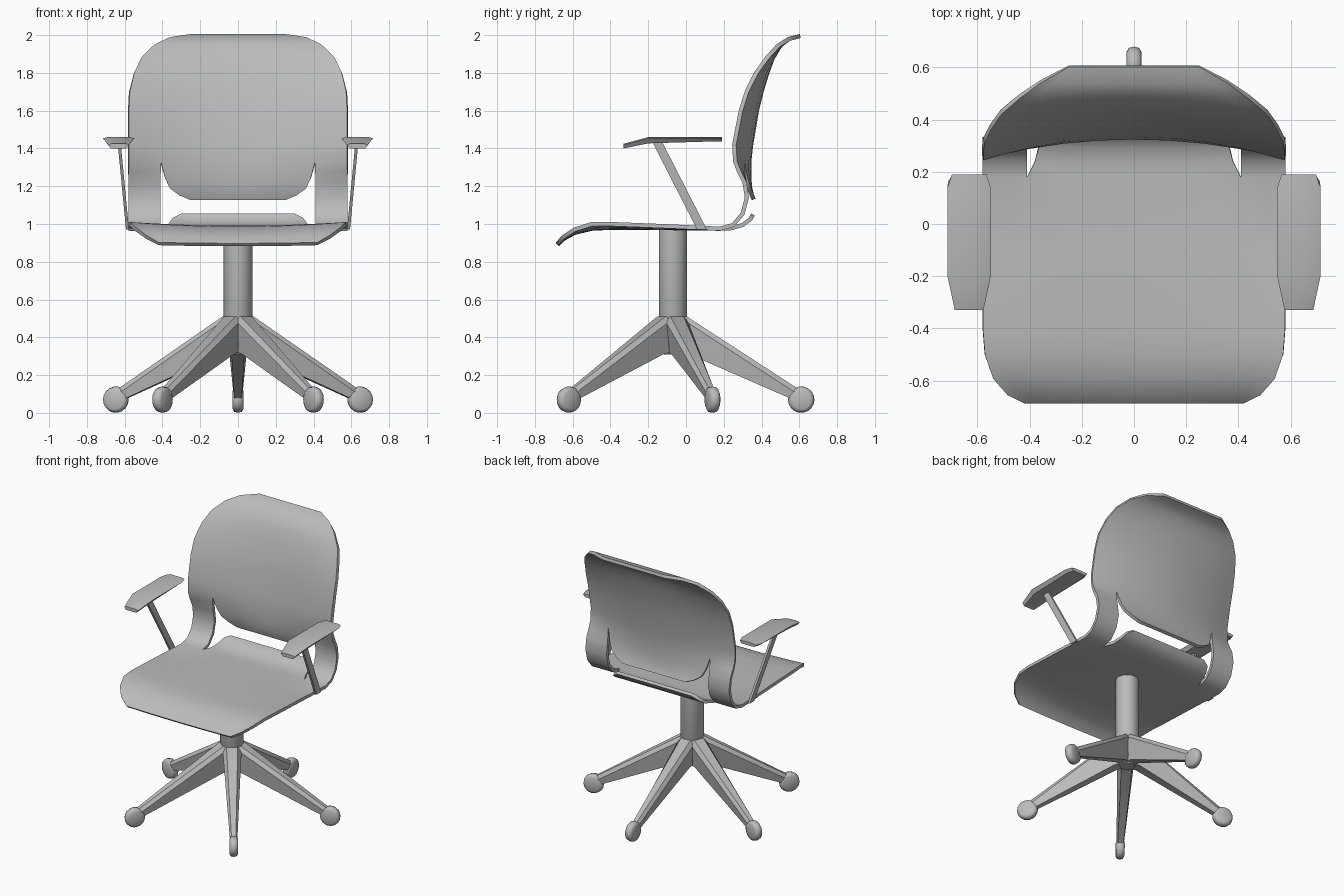
import bpy, bmesh
from math import pi, sin, cos, radians
from mathutils import Vector, Matrix

if "Cube" in bpy.data.objects:
    bpy.data.objects.remove(bpy.data.objects["Cube"])

grey = bpy.data.materials.new("mid_grey")
grey.use_nodes = True
grey.diffuse_color = (0.5, 0.5, 0.5, 1)
grey.node_tree.nodes["Principled BSDF"].inputs["Base Color"].default_value = (0.5, 0.5, 0.5, 1)


def finish(name, bm, angle=35, thickness=0):
    bmesh.ops.recalc_face_normals(bm, faces=bm.faces)
    mesh = bpy.data.meshes.new(name)
    bm.to_mesh(mesh)
    bm.free()
    mesh.materials.append(grey)
    obj = bpy.data.objects.new(name, mesh)
    bpy.context.collection.objects.link(obj)
    bpy.ops.object.select_all(action='DESELECT')
    obj.select_set(True)
    bpy.context.view_layer.objects.active = obj
    if thickness:
        mod = obj.modifiers.new("Thickness", 'SOLIDIFY')
        mod.thickness = thickness
        mod.offset = 0
        bpy.ops.object.modifier_apply(modifier=mod.name)
    bpy.ops.object.shade_smooth_by_angle(angle=radians(angle))
    return obj


def grid(bm, rows, closed=False):
    """Join rows of points with quads; closed rows get end caps."""
    verts = [[bm.verts.new(p) for p in row] for row in rows]
    n = len(verts[0])
    for a, b in zip(verts, verts[1:]):
        for i in range(n if closed else n - 1):
            j = (i + 1) % n
            bm.faces.new((a[i], a[j], b[j], b[i]))
    if closed:
        bm.faces.new(verts[0])
        bm.faces.new(verts[-1])


def loft(name, rows, angle=35, matrix=None):
    bm = bmesh.new()
    grid(bm, rows, closed=True)
    if matrix:
        bmesh.ops.transform(bm, matrix=matrix, verts=bm.verts)
    return finish(name, bm, angle)


# Seat and back shell: rows are (half width, inner half width, y, z, side dy, side dz)
seat = [(.42, .32, -.68, .89, 0, .01), (.485, .36, -.65, .92, 0, .015),
        (.54, .39, -.59, .953, 0, .02), (.572, .41, -.5, .975, 0, .025),
        (.58, .41, -.4, .98, 0, .02), (.58, .41, -.1, .978, 0, .01),
        (.58, .41, .18, .975, 0, 0)]
flap = [seat[-1], (0, .38, .24, .978, 0, 0), (0, .365, .3, .995, 0, 0),
        (0, .345, .34, 1.025, 0, 0), (0, .3, .355, 1.05, 0, 0)]
back = [(.58, .41, .335, 1.33, -.075, 0), (.58, .41, .345, 1.42, -.09, 0),
        (.58, .41, .375, 1.6, -.085, 0), (.575, .41, .4, 1.7, -.08, 0),
        (.55, .4, .43, 1.8, -.065, 0), (.51, .37, .46, 1.88, -.04, 0),
        (.44, .32, .5, 1.945, -.02, 0), (.36, .26, .545, 1.98, 0, 0),
        (.25, .18, .605, 1.995, 0, 0)]
lip = [back[0], (0, .385, .335, 1.24, -.04, 0), (0, .36, .34, 1.19, -.02, 0),
       (0, .31, .348, 1.155, 0, 0), (0, .25, .358, 1.13, 0, 0)]
strap = [seat[-1], (.58, .41, .25, .995, 0, 0), (.58, .41, .3, 1.055, 0, 0),
         (.58, .41, .322, 1.14, 0, 0), (.58, .41, .31, 1.22, 0, 0),
         (.58, .41, .325, 1.28, -.045, 0), back[0]]


def shell_row(row, part, side=1):
    w, c, y, z, dy, dz = row
    outer = [w, (w + c) / 2]
    inner = [c * k / 3 for k in range(3, -4, -1)]
    if part == "full":
        xs = outer + inner + [-x for x in reversed(outer)]
    elif part == "centre":
        xs = inner
    else:
        xs = [side * x for x in outer + [c]]
    return [(x, y + dy * (x / .58) ** 2, z + dz * (x / .58) ** 2) for x in xs]


bm = bmesh.new()
for rows in (seat, back):
    grid(bm, [shell_row(r, "full") for r in rows])
for rows in (flap, lip):
    grid(bm, [shell_row(r, "centre") for r in rows])
for side in (1, -1):
    grid(bm, [shell_row(r, "strap", side) for r in strap])
bmesh.ops.remove_doubles(bm, verts=bm.verts, dist=.0005)
finish("seat_shell", bm, 50, .022)


# Armrests and their slanted posts
def pad_section(x, y, w, top, bottom):
    return [(x - w, y, top - .006), (x - w * .7, y, top), (x + w * .7, y, top),
            (x + w, y, top - .006), (x + w * .75, y, bottom), (x - w * .75, y, bottom)]


def post_section(x, y, z):
    return [(x + sx * .008, y + sy * .026, z)
            for sx, sy in ((-1, -1), (1, -1), (1, 1), (-1, 1))]


for side, label in ((1, "left"), (-1, "right")):
    x = side * .632
    loft(label + "_armrest", [pad_section(x, *s) for s in (
        (-.33, .055, 1.425, 1.4), (-.2, .083, 1.46, 1.427),
        (.14, .083, 1.46, 1.437), (.19, .066, 1.46, 1.437))], 40)
    loft(label + "_arm_post", [post_section(side * .585, .085, .97),
                               post_section(side * .63, -.155, 1.44)])


# Column
def ring(r, z, n=10):
    return [(r * cos(2 * pi * i / n), r * sin(2 * pi * i / n), z) for i in range(n)]


centre = Matrix.Translation((0, -.07, 0))
loft("column", [ring(.05, .31), ring(.078, .36), ring(.078, .97)], 45, centre)


# Star base: five tapered legs, each with a wheel
def leg_section(r, top_w, low_w, low, top):
    return [(r, -low_w, low), (r, low_w, low), (r, top_w, top - .03),
            (r, top_w * .6, top), (r, -top_w * .6, top), (r, -top_w, top - .03)]


def wheel_ring(x, r, n=18):
    return [(.68 + r * cos(2 * pi * i / n), x, .07 + r * sin(2 * pi * i / n)) for i in range(n)]


for k in range(5):
    turn = centre @ Matrix.Rotation(pi / 2 + k * 2 * pi / 5, 4, 'Z')
    loft(f"base_leg_{k + 1}", [leg_section(.0, .05, .035, .32, .51),
                               leg_section(.075, .062, .035, .315, .51),
                               leg_section(.66, .024, .018, .06, .13)], 40, turn)
    loft(f"wheel_{k + 1}", [wheel_ring(*p) for p in (
        (-.028, .05), (-.02, .065), (0, .07), (.02, .065), (.028, .05))], 50, turn)
